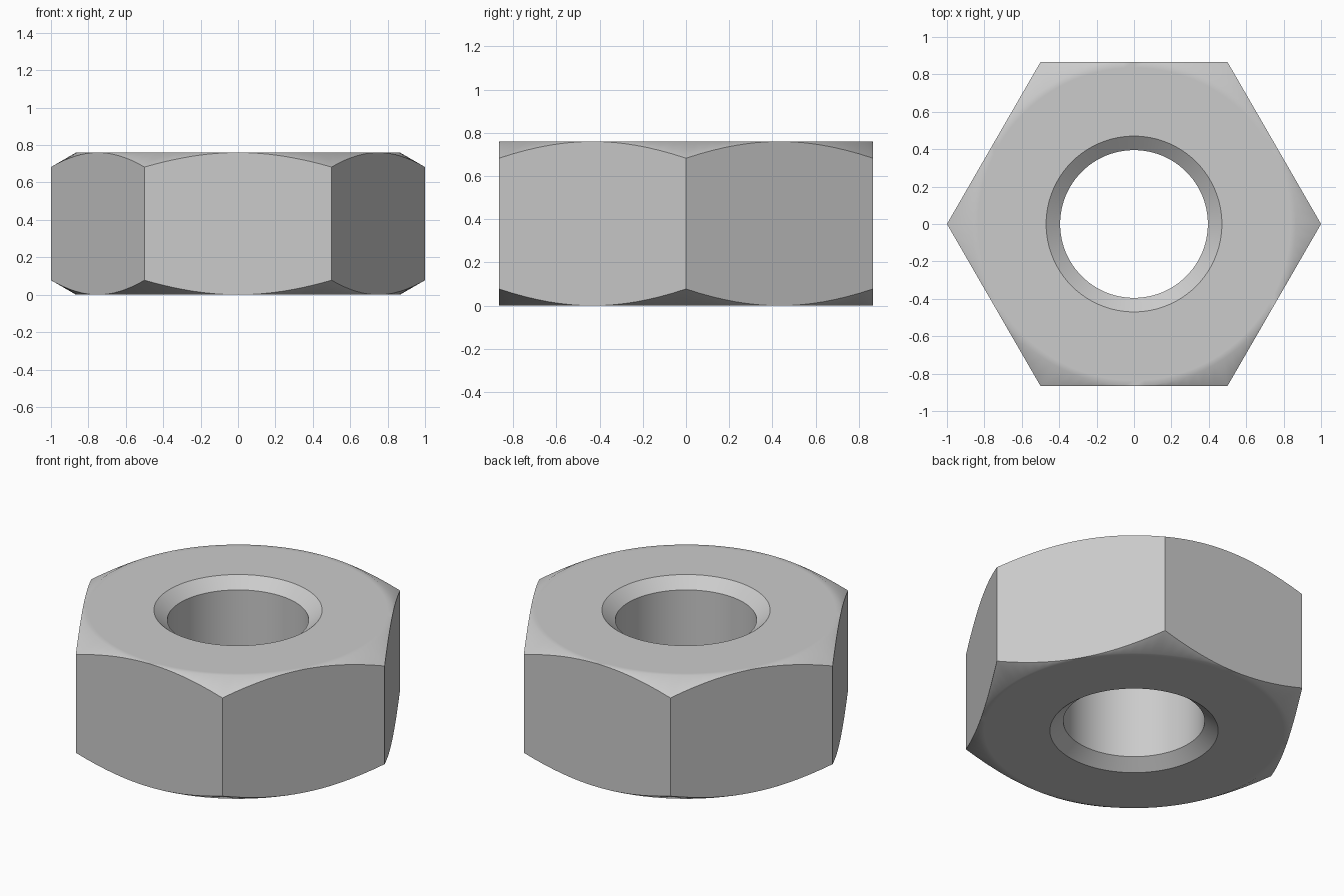
import bpy
import bmesh
from math import cos, sin, tan, pi, radians

if "Cube" in bpy.data.objects:
    bpy.data.objects.remove(bpy.data.objects["Cube"])

HEIGHT = 0.76
FLAT = cos(pi / 6)       # centre to flat side
BORE = 0.395             # hole radius
RIM = 0.47               # countersink radius
SINK = 0.06              # countersink depth
SEGMENTS = 96            # divisible by six, so corners are exact

# Plain grey metal
steel = bpy.data.materials.new("grey steel")
steel.use_nodes = True
colour = (0.6, 0.6, 0.6, 1)
steel.diffuse_color = colour
steel.node_tree.nodes["Principled BSDF"].inputs["Base Color"].default_value = colour


def section(angle):
    """Closed radial section of the nut at one angle: (radius, height) pairs."""
    hexagon = FLAT / cos(angle % (pi / 3) - pi / 6)
    drop = (hexagon - FLAT) * tan(radians(30))
    lower = [(BORE, SINK), (RIM, 0), (FLAT - 0.03, 0), (FLAT, 0), (hexagon, drop)]
    upper = [(r, HEIGHT - z) for r, z in reversed(lower)]
    return lower + upper


# Sweep the section around the axis
bm = bmesh.new()
rings = []
for i in range(SEGMENTS):
    a = 2 * pi * i / SEGMENTS
    rings.append([bm.verts.new((r * cos(a), r * sin(a), z)) for r, z in section(a)])

for i, ring in enumerate(rings):
    following = rings[(i + 1) % SEGMENTS]
    for j in range(len(ring)):
        k = (j + 1) % len(ring)
        bm.faces.new((ring[j], following[j], following[k], ring[k]))

# Close the points where the chamfer meets the middle of each flat
bmesh.ops.remove_doubles(bm, verts=bm.verts, dist=0.0001)
bmesh.ops.recalc_face_normals(bm, faces=bm.faces)

mesh = bpy.data.meshes.new("hex_nut")
bm.to_mesh(mesh)
bm.free()
mesh.materials.append(steel)
nut = bpy.data.objects.new("hex_nut", mesh)
bpy.context.collection.objects.link(nut)

# Soft chamfer and bore, crisp hexagon and countersink edges
bpy.ops.object.select_all(action="DESELECT")
nut.select_set(True)
bpy.context.view_layer.objects.active = nut
bpy.ops.object.shade_smooth_by_angle(angle=radians(35))
